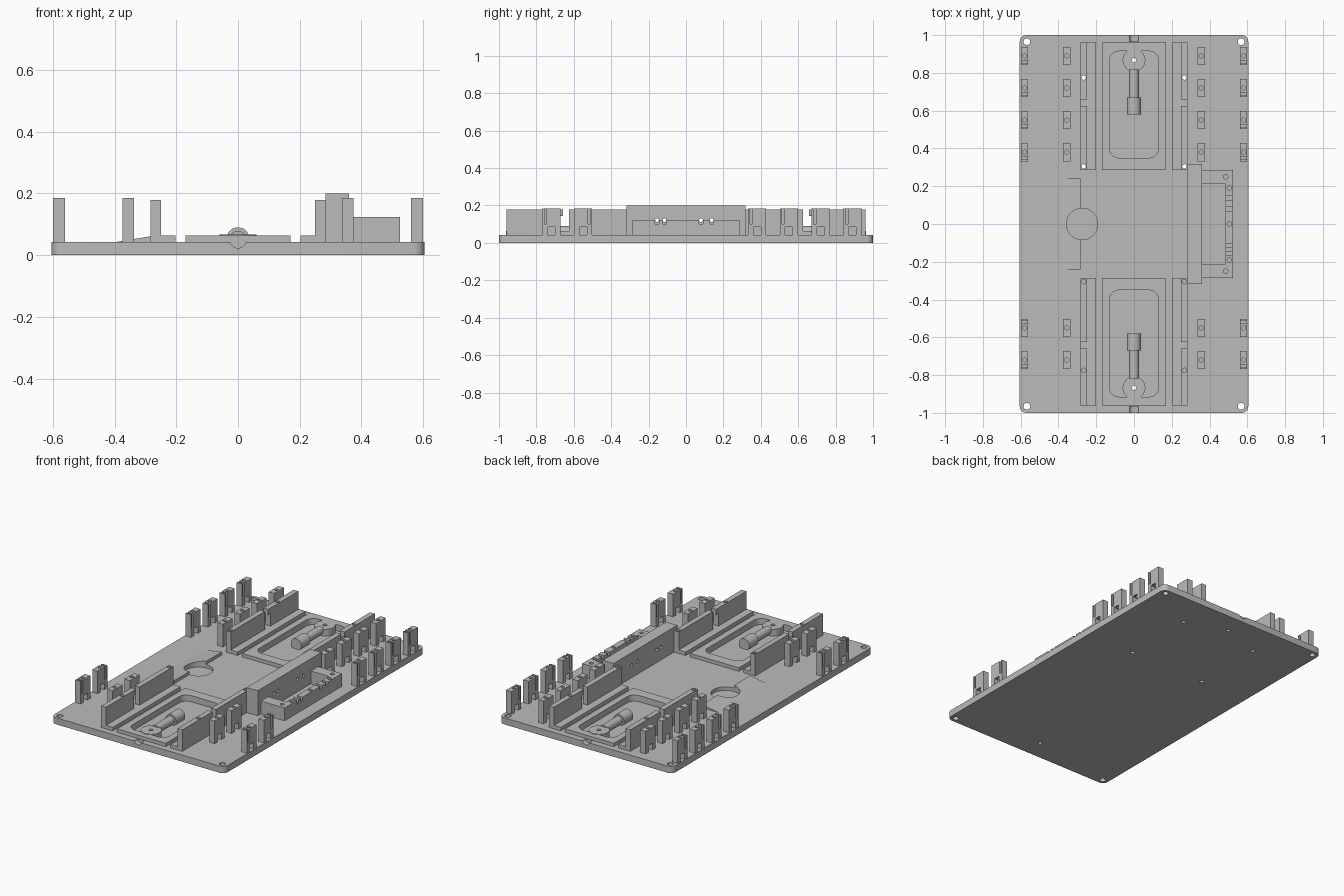
import bpy, bmesh
from math import radians
from mathutils import Matrix

cube = bpy.data.objects.get("Cube")
if cube:
    bpy.data.objects.remove(cube, do_unlink=True)

grey = bpy.data.materials.new("plain grey")
grey.use_nodes = True
colour = (0.5, 0.5, 0.5, 1)
grey.diffuse_color = colour
grey.node_tree.nodes["Principled BSDF"].inputs["Base Color"].default_value = colour
parts = []


def add(name, bm):
    mesh = bpy.data.meshes.new(name)
    bmesh.ops.recalc_face_normals(bm, faces=bm.faces)
    bm.to_mesh(mesh)
    bm.free()
    mesh.materials.append(grey)
    ob = bpy.data.objects.new(name, mesh)
    bpy.context.collection.objects.link(ob)
    parts.append(ob)
    return ob


def box(name, xs, ys, zs, radius=0):
    """Box between pairs of limits, with optional rounded upright corners."""
    bm = bmesh.new()
    bmesh.ops.create_cube(bm, size=1)
    for v in bm.verts:
        for i, (a, b) in enumerate((xs, ys, zs)):
            v.co[i] = (a + b) / 2 + v.co[i] * abs(b - a)
    if radius:
        upright = [e for e in bm.edges if abs(e.verts[0].co.z - e.verts[1].co.z) > 1e-4]
        bmesh.ops.bevel(bm, geom=upright, offset=radius, segments=6, profile=0.5,
                        affect='EDGES')
    return add(name, bm)


def cylinder(name, centre, radius, length, axis='Z', segments=32):
    bm = bmesh.new()
    turn = {'X': Matrix.Rotation(radians(90), 4, 'Y'),
            'Y': Matrix.Rotation(radians(90), 4, 'X'),
            'Z': Matrix.Identity(4)}[axis]
    bmesh.ops.create_cone(bm, cap_ends=True, segments=segments, radius1=radius,
                          radius2=radius, depth=length,
                          matrix=Matrix.Translation(centre) @ turn)
    return add(name, bm)


def cut(ob, cutters):
    """Subtract the cutters, bake the result and remove them."""
    for c in cutters:
        mod = ob.modifiers.new("cut", 'BOOLEAN')
        mod.operation, mod.solver, mod.object = 'DIFFERENCE', 'EXACT', c
    deps = bpy.context.evaluated_depsgraph_get()
    mesh = bpy.data.meshes.new_from_object(ob.evaluated_get(deps))
    ob.modifiers.clear()
    ob.data = mesh
    for c in cutters:
        parts.remove(c)
        bpy.data.objects.remove(c, do_unlink=True)


def hole(x, y, radius=0.012, z=0.1, length=0.4):
    return cylinder("cutter", (x, y, z), radius, length, segments=16)


TOP, STEP, FLOOR = 0.042, 0.064, 0.025
SIDES = (-1, 1)

# Base plate with corner holes, tray pockets, round recess and edge grooves
base = box("base_plate", (-0.605, 0.605), (-1, 1), (0, TOP), 0.035)
cutters = [hole(x * 0.567, y * 0.965, 0.018) for x in SIDES for y in SIDES]
cutters += [hole(x * 0.267, y) for x in SIDES for y in (0.305, 0.775)]
cutters.append(cylinder("cutter", (-0.275, 0, 0.07), 0.083, 0.1, segments=48))
for s in SIDES:
    cutters.append(hole(0, s * 0.867))
    cutters.append(box("cutter", (-0.13, 0.13), (s * 0.35, s * 0.915), (FLOOR, 0.1), 0.05))
    cutters.append(cylinder("cutter", (0, s * 1.0, 0.049), 0.026, 0.07, 'Y'))
cut(base, cutters)

# Low ramp that ends at the round recess
bm = bmesh.new()
profile = [(-0.4, TOP), (-0.28, TOP), (-0.28, 0.062)]
face = bm.faces.new([bm.verts.new((x, -0.24, z)) for x, z in profile])
out = bmesh.ops.extrude_face_region(bm, geom=[face])
bmesh.ops.translate(bm, vec=(0, 0.48, 0),
                    verts=[v for v in out["geom"] if isinstance(v, bmesh.types.BMVert)])
ramp = add("finger_ramp", bm)
cut(ramp, [cylinder("cutter", (-0.275, 0, 0.05), 0.083, 0.1, segments=48)])

for s, end in ((-1, "front"), (1, "back")):
    # Tray rim
    rim = box(end + "_tray_rim", (-0.17, 0.17), (s * 0.285, s * 0.962), (TOP, STEP))
    cut(rim, [box("cutter", (-0.13, 0.13), (s * 0.35, s * 0.915), (0, 0.2), 0.05)])

    # Disc, shaft and knob lying in the tray
    disc = cylinder(end + "_pivot_disc", (0, s * 0.867, 0.046), 0.06, 0.042, segments=48)
    cut(disc, [hole(0, s * 0.867)])
    cylinder(end + "_shaft", (0, s * 0.745, 0.053), 0.026, 0.15, 'Y')
    cylinder(end + "_shaft_knob", (0, s * 0.625, 0.053), 0.037, 0.09, 'Y')

    # Stepped side rails: low inner ledge and tall wall with a notch
    for x, side in ((-1, "right"), (1, "left")):
        box(f"{end}_{side}_ledge", (x * 0.202, x * 0.25), (s * 0.285, s * 0.96), (TOP, STEP))
        wall = box(f"{end}_{side}_wall", (x * 0.25, x * 0.283), (s * 0.285, s * 0.96),
                   (TOP, 0.178))
        bottom = 0.1 if s > 0 else 0.3
        cut(wall, [
            box("cutter", (x * 0.2, x * 0.3), (s * 0.625, s * 0.658), (STEP, 0.3)),
            box("cutter", (x * 0.2, x * 0.3), (s * 0.63, s * 0.68), (STEP, 0.145)),
            hole(x * 0.267, s * 0.305, z=bottom), hole(x * 0.267, s * 0.775, z=bottom)])

# Upright clips: arched foot, screw hole, and a slit in the outer ones
for y in (-0.72, -0.55, 0.38, 0.55, 0.72, 0.89):
    for x in (-0.58, -0.356, 0.356, 0.58):
        outer = abs(x) > 0.5
        clip = box("outer_clip" if outer else "inner_clip", (x - 0.019, x + 0.019),
                   (y - 0.048, y + 0.048), (TOP, 0.185))
        tools = [box("cutter", (x - 0.1, x + 0.1), (y - 0.02, y + 0.02), (0, 0.085)),
                 hole(x, y, 0.011, z=0.2)]
        if outer:
            d = y + (0.031 if y == -0.55 else -0.031)
            tools.append(box("cutter", (x - 0.1, x + 0.1), (d - 0.006, d + 0.006),
                             (0.1, 0.3)))
        cut(clip, tools)

# Tall connector panel with cross holes
panel = box("connector_panel", (0.283, 0.36), (-0.317, 0.317), (TOP, 0.2))
cut(panel, [cylinder("cutter", (0.32, y, 0.122), 0.01, 0.2, 'X', 16)
            for y in (-0.155, -0.115, 0.08, 0.137)])

# Connector tray: three-sided wall with cable notches and screw holes
tray = box("connector_tray", (0.36, 0.525), (-0.285, 0.285), (TOP, 0.123))
tools = [box("cutter", (0.3, 0.485), (-0.212, 0.212), (0, 0.3))]
tools += [hole(0.485, y * 0.25, z=0.27) for y in SIDES]
tools += [hole(0.505, y * 0.19, z=0.27) for y in (-1, 0, 1)]
tools += [box("cutter", (0.47, 0.6), (y - 0.01, y + 0.01), (0.1, 0.3))
          for y in (-0.155, -0.115, 0.08, 0.137)]
cut(tray, tools)

# Smooth the round surfaces and keep edges sharp
bpy.ops.object.select_all(action='DESELECT')
for ob in parts:
    ob.select_set(True)
bpy.context.view_layer.objects.active = base
bpy.ops.object.shade_smooth_by_angle(angle=radians(30))
